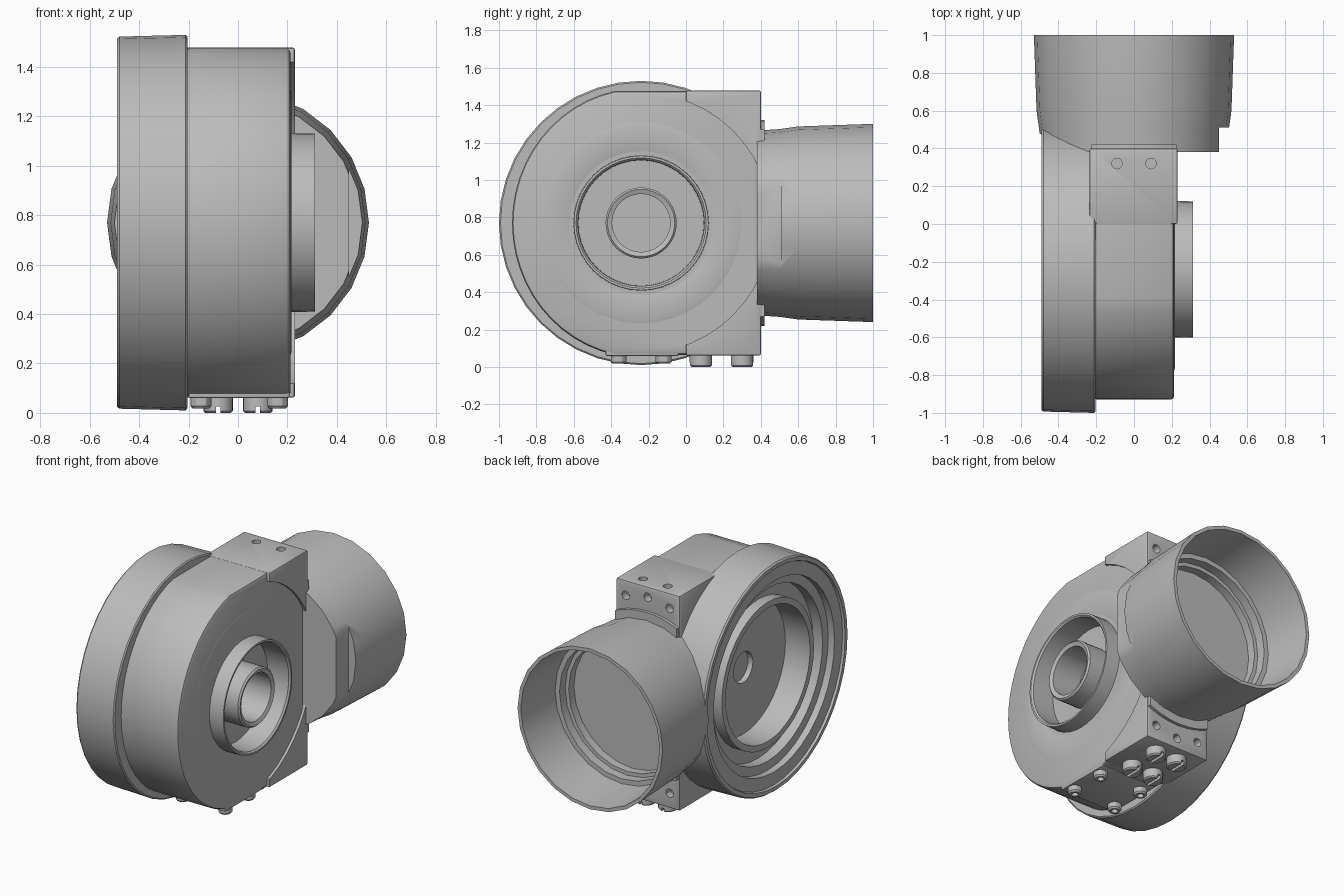
import bpy, bmesh, math
from mathutils import Vector

if "Cube" in bpy.data.objects:
    bpy.data.objects.remove(bpy.data.objects["Cube"], do_unlink=True)

GREY = bpy.data.materials.new("cast_grey")
GREY.use_nodes = True
COLOUR = (0.5, 0.5, 0.5, 1)
GREY.diffuse_color = COLOUR
GREY.node_tree.nodes["Principled BSDF"].inputs["Base Color"].default_value = COLOUR

HUB = Vector((0, -0.24, 0.77))    # centre of the housing, axis along x
PORT = Vector((0, 0, 0.77))       # centre of the outlet, axis along y


def finish(name, bm):
    bmesh.ops.recalc_face_normals(bm, faces=bm.faces)
    mesh = bpy.data.meshes.new(name)
    bm.to_mesh(mesh)
    bm.free()
    mesh.materials.append(GREY)
    obj = bpy.data.objects.new(name, mesh)
    bpy.context.collection.objects.link(obj)
    return obj


def lathe(name, profile, axis, centre, sides):
    """Turn (position along axis, radius) pairs into a closed solid."""
    bm = bmesh.new()
    rings = []
    for a, r in profile:
        ring = []
        for i in range(sides):
            t = math.tau * i / sides
            u, v = r * math.cos(t), r * math.sin(t)
            p = {"x": (a, u, v), "y": (u, a, v), "z": (u, v, a)}[axis]
            ring.append(bm.verts.new(Vector(p) + Vector(centre)))
        rings.append(ring)
    for k in range(len(rings)):
        j = (k + 1) % len(rings)
        if profile[k][1] == 0 and profile[j][1] == 0:
            continue
        for i in range(sides):
            n = (i + 1) % sides
            bm.faces.new((rings[k][i], rings[k][n], rings[j][n], rings[j][i]))
    bmesh.ops.remove_doubles(bm, verts=bm.verts, dist=1e-5)
    return finish(name, bm)


def rod(name, axis, centre, r, a, b, sides=24):
    return lathe(name, [(a, 0), (a, r), (b, r), (b, 0)], axis, centre, sides)


def prism(name, outline, x0, x1, bevel=0.0):
    """Extrude a (y, z) outline along x and round its sharp edges."""
    bm = bmesh.new()
    face = bm.faces.new([bm.verts.new((x0, y, z)) for y, z in outline])
    new = bmesh.ops.extrude_face_region(bm, geom=[face])["geom"]
    moved = [v for v in new if isinstance(v, bmesh.types.BMVert)]
    bmesh.ops.translate(bm, verts=moved, vec=(x1 - x0, 0, 0))
    bmesh.ops.recalc_face_normals(bm, faces=bm.faces)
    if bevel:
        sharp = [e for e in bm.edges if e.calc_face_angle(0) > 0.7]
        bmesh.ops.bevel(bm, geom=sharp, offset=bevel, segments=2,
                        profile=0.5, affect="EDGES")
    return finish(name, bm)


def box(name, x, y, z, bevel=0.0):
    outline = [(y[0], z[0]), (y[1], z[0]), (y[1], z[1]), (y[0], z[1])]
    return prism(name, outline, x[0], x[1], bevel)


def combine(obj, tool, operation="DIFFERENCE"):
    """Apply a boolean and throw the tool away."""
    mod = obj.modifiers.new("cut", "BOOLEAN")
    mod.operation, mod.object, mod.solver = operation, tool, "EXACT"
    bpy.context.view_layer.objects.active = obj
    bpy.ops.object.modifier_apply(modifier=mod.name)
    bpy.data.objects.remove(tool, do_unlink=True)


# Housing: rounded front, flat top and bottom, square back
FLAT = 0.705
arc = [math.radians(102 + 156 * i / 24) for i in range(25)]
outline = [(HUB.y + 0.69 * math.cos(t), HUB.z + FLAT / math.sin(arc[0]) * math.sin(t))
           for t in arc]
outline += [(0.385, HUB.z - FLAT), (0.385, HUB.z + FLAT)]
housing = prism("housing", outline, -0.215, 0.213, 0.02)

# Raised corner blocks that follow the round of the housing
corners = box("corner_blocks", (-0.235, 0.23), (0, 0.4), (0.062, 1.478), 0.008)
combine(corners, rod("cutter", "x", HUB, 0.695, -1, 1, 48))
combine(housing, corners, "UNION")

# Hub recess
combine(housing, rod("cutter", "x", HUB, 0.345, 0.1, 0.5, 36))

# Mounting holes on the back and the top
for x in (-0.16, 0, 0.16):
    for side in (-1, 1):
        z = 0.77 + side * (0.61 if x else 0.64)
        combine(housing, rod("cutter", "y", (x, 0, z), 0.028, 0.35, 0.5, 12))
for x in (-0.09, 0.09):
    combine(housing, rod("cutter", "z", (x, 0.32, 0), 0.028, 1.43, 1.6, 12))

# Large inlet ring with a groove, a shallow tunnel and a blind shaft hole
lathe("inlet_ring", [
    (-0.1, 0), (-0.1, 0.1), (-0.25, 0.1), (-0.25, 0.44), (-0.43, 0.44),
    (-0.43, 0.48), (-0.36, 0.48), (-0.36, 0.57), (-0.43, 0.57),
    (-0.43, 0.63), (-0.475, 0.63), (-0.475, 0.715), (-0.49, 0.72),
    (-0.49, 0.745), (-0.48, 0.753), (-0.212, 0.76), (-0.205, 0.752),
    (-0.205, 0.5), (-0.09, 0.5), (-0.09, 0)], "x", HUB, 40)

# Hub with two concentric collars and a shallow raised disc
lathe("hub", [
    (0.1, 0), (0.1, 0.155), (0.3, 0.155), (0.31, 0.18), (0.3, 0.19),
    (0.15, 0.19), (0.15, 0.335), (0.302, 0.338), (0.312, 0.348),
    (0.312, 0.36), (0.211, 0.362), (0.211, 0.378), (0.217, 0.395),
    (0.217, 0.52), (0.212, 0.54), (0.08, 0.54), (0.08, 0)], "x", HUB, 40)

# Outlet tube, flattened on one side and fitted around the inlet ring
tube = lathe("outlet_tube", [
    (0.38, 0), (0.38, 0.494), (0.5, 0.502), (0.6, 0.516),
    (1, 0.53), (1, 0.507), (0.67, 0.487), (0.67, 0.455), (0.61, 0.455),
    (0.61, 0.43), (0.555, 0.43), (0.555, 0)], "y", PORT, 24)
combine(tube, box("cutter", (0.45, 1), (0, 0.51), (0, 2)))
combine(tube, rod("cutter", "x", HUB, 0.72, -1, -0.3, 40))

# Collar between the housing and the tube
collar = rod("outlet_collar", "y", PORT, 0.55, 0.38, 0.42, 48)
combine(collar, box("cutter", (-0.225, 0.225), (0, 1), (0, 2)), "INTERSECT")

# Base pad with four socket screws
box("base_pad", (-0.2, 0.208), (-0.43, -0.04), (0.06, 0.1), 0.006)
for x in (-0.15, 0.16):
    for y in (-0.36, -0.12):
        lathe("socket_screw", [
            (0.08, 0), (0.08, 0.042), (0.028, 0.042), (0.018, 0.034),
            (0.018, 0.02), (0.04, 0.02), (0.04, 0)], "z", (x, y, 0), 12)

# Four large slotted screws
for x in (-0.08, 0.08):
    for y in (0.08, 0.3):
        screw = lathe("slotted_screw", [
            (0.09, 0), (0.09, 0.06), (0.008, 0.06), (0, 0.052), (0, 0)],
            "z", (x, y, 0), 20)
        combine(screw, box("cutter", (x - 0.009, x + 0.009),
                           (y - 0.1, y + 0.1), (-0.1, 0.025)))

# Smooth shading with crisp edges
for obj in bpy.context.collection.objects:
    if obj.type == "MESH" and GREY.name in obj.data.materials:
        bpy.ops.object.select_all(action="DESELECT")
        obj.select_set(True)
        bpy.context.view_layer.objects.active = obj
        bpy.ops.object.shade_smooth_by_angle(angle=math.radians(30))
